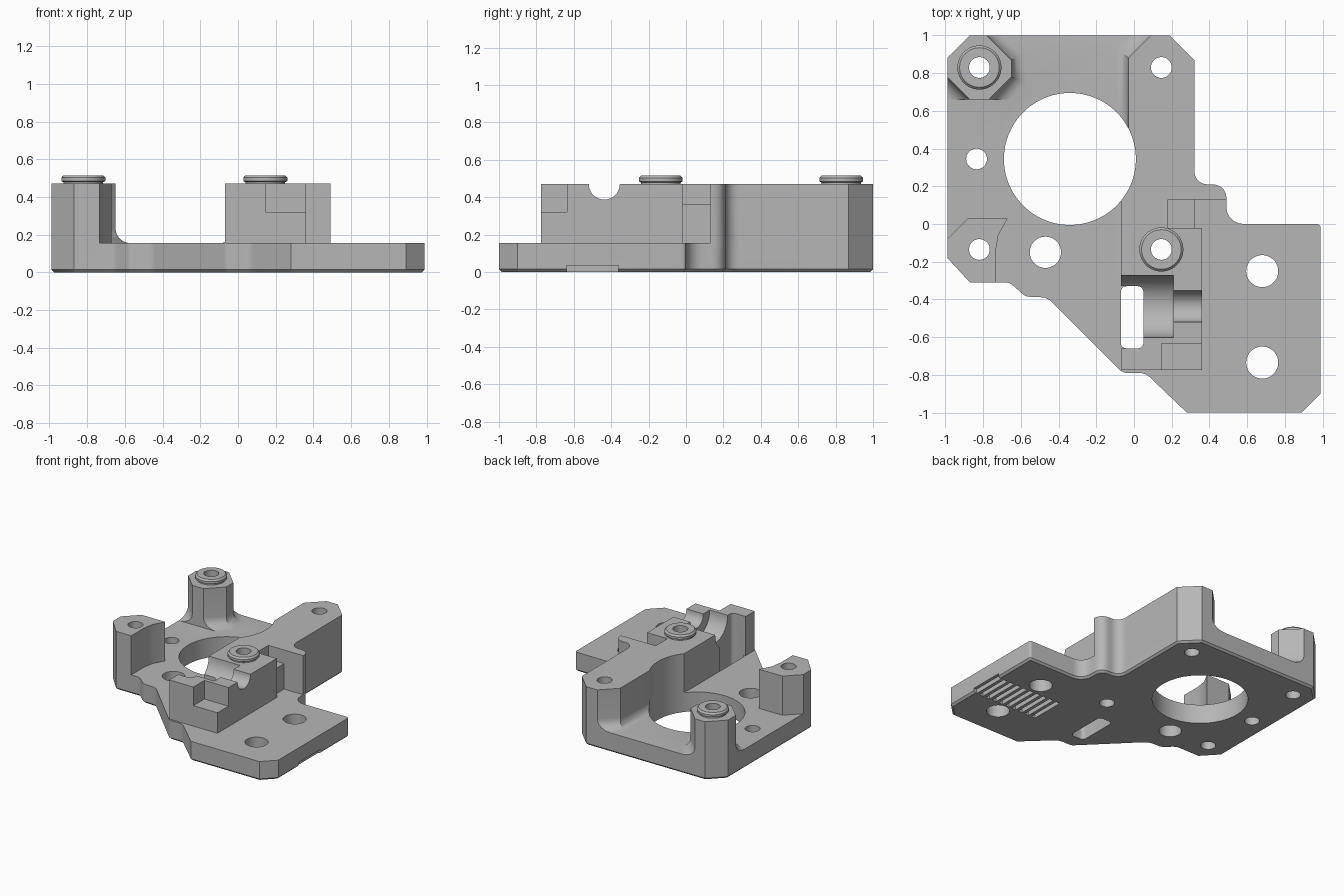
import bpy, bmesh, math
from mathutils import Vector

if "Cube" in bpy.data.objects:
    bpy.data.objects.remove(bpy.data.objects["Cube"], do_unlink=True)

grey = bpy.data.materials.new("matte grey")
grey.use_nodes = True
grey.diffuse_color = (0.47, 0.47, 0.47, 1)
grey.node_tree.nodes["Principled BSDF"].inputs["Base Color"].default_value = (0.47, 0.47, 0.47, 1)

PLATE, TOP = 0.155, 0.47


def rounded(corners, steps=5):
    """Turn (x, y, radius) corners into a polygon with arced corners."""
    pts = []
    for i, (x, y, r) in enumerate(corners):
        p = Vector((x, y))
        if r == 0:
            pts.append(p)
            continue
        a = (Vector(corners[i - 1][:2]) - p).normalized()
        b = (Vector(corners[(i + 1) % len(corners)][:2]) - p).normalized()
        half = a.angle(b) / 2
        centre = p + (a + b).normalized() * r / math.sin(half)
        s = p + a * r / math.tan(half) - centre
        e = p + b * r / math.tan(half) - centre
        turn = math.atan2(s.x * e.y - s.y * e.x, s.dot(e))
        for k in range(steps + 1):
            t = turn * k / steps
            c, n = math.cos(t), math.sin(t)
            pts.append(centre + Vector((c * s.x - n * s.y, n * s.x + c * s.y)))
    return pts


def loft(name, rings, chamfer=0):
    """Solid through stacked rings of (points, z)."""
    bm = bmesh.new()
    loops = [[bm.verts.new((p[0], p[1], z)) for p in pts] for pts, z in rings]
    bm.faces.new(loops[0][::-1])
    bm.faces.new(loops[-1])
    for lo, hi in zip(loops, loops[1:]):
        for i in range(len(lo)):
            j = (i + 1) % len(lo)
            bm.faces.new((lo[i], lo[j], hi[j], hi[i]))
    bmesh.ops.recalc_face_normals(bm, faces=bm.faces)
    if chamfer:
        edges = [e for e in bm.edges if all(abs(v.co.z - rings[0][1]) < 1e-6 for v in e.verts)]
        bmesh.ops.bevel(bm, geom=edges, offset=chamfer, segments=1, affect='EDGES')
    mesh = bpy.data.meshes.new(name)
    bm.to_mesh(mesh)
    bm.free()
    mesh.materials.append(grey)
    ob = bpy.data.objects.new(name, mesh)
    bpy.context.collection.objects.link(ob)
    return ob


def prism(name, pts, z0, z1, chamfer=0):
    return loft(name, [(pts, z0), (pts, z1)], chamfer)


def box(name, x0, x1, y0, y1, z0, z1):
    return prism(name, [(x0, y0), (x1, y0), (x1, y1), (x0, y1)], z0, z1)


def circle(x, y, r, n=40):
    return [(x + r * math.cos(math.tau * k / n), y + r * math.sin(math.tau * k / n)) for k in range(n)]


def grown(pts, dists):
    """Push each polygon edge outward by its own distance."""
    pts = [Vector(p) for p in pts]
    lines = []
    for i, p in enumerate(pts):
        d = (pts[(i + 1) % len(pts)] - p).normalized()
        n = Vector((d.y, -d.x))
        lines.append((n, n.dot(p) + dists[i]))
    out = []
    for i in range(len(pts)):
        (n1, c1), (n2, c2) = lines[i - 1], lines[i]
        det = n1.x * n2.y - n1.y * n2.x
        out.append(((c1 * n2.y - c2 * n1.y) / det, (n1.x * c2 - n2.x * c1) / det))
    return out


def post(name, pts, radii):
    """Upright post with a fillet at the foot of chosen edges."""
    rings = [(grown(pts, radii), 0.1)]
    for k in range(7):
        t = math.pi / 2 * k / 6
        rings.append((grown(pts, [r * (1 - math.sin(t)) for r in radii]),
                      PLATE + max(radii) * (1 - math.cos(t))))
    rings.append((pts, TOP))
    return loft(name, rings)


def combine(target, tool, operation):
    bpy.context.view_layer.objects.active = target
    mod = target.modifiers.new(operation, 'BOOLEAN')
    mod.operation, mod.solver, mod.object = operation, 'EXACT', tool
    bpy.ops.object.modifier_apply(modifier=mod.name)
    bpy.data.objects.remove(tool, do_unlink=True)


# Base plate outline
outline = rounded([
    (-.99, -.18, 0), (-.87, -.31, 0), (-.66, -.31, .06), (-.575, -.385, .05),
    (-.46, -.39, .08), (-.06, -.79, .06), (.06, -.79, .08), (.28, -1, 0),
    (.89, -1, 0), (.99, -.9, 0), (.99, 0, .02), (.49, 0, .09), (.49, .21, .07),
    (.32, .21, .07), (.32, .87, 0), (.19, 1, 0), (-.87, 1, 0), (-.99, .88, 0)])
body = prism("mount_body", outline, 0, PLATE, 0.015)

# Raised parts, trimmed to the outline
f = 0.08
raised = [
    post("back_post", [(-.87, .66), (-.77, .66), (-.65, .78), (-.65, .87), (-.78, 1),
                       (-.87, 1), (-.99, .88), (-.99, .78)], [0, f, f, f, 0, 0, 0, f]),
    prism("front_post", [(-.87, -.31), (-.735, -.31), (-.735, -.15), (-.72, -.06),
                         (-.67, .03), (-.88, .03), (-.99, -.08), (-.99, -.18)], 0.1, TOP),
    post("side_arm", [(-.03, .1), (.32, .1), (.32, 1), (.09, 1), (-.03, .88)], [0, 0, 0, f, .06]),
    box("centre_block", -.07, .36, -.775, .3, 0.1, TOP),
    box("side_ledge", .2, .5, .13, .3, 0.1, TOP),
]
upper = raised[0]
for part in raised[1:]:
    combine(upper, part, 'UNION')
combine(upper, prism("trim", outline, 0.05, 0.6), 'INTERSECT')
combine(body, upper, 'UNION')

# Large opening, screw holes and slot
bores = [(-.34, .345, .35), (-.47, -.15, .083), (.68, -.25, .085), (.68, -.735, .085)]
bores += [(x, y, .055) for x, y in ((-.82, .83), (.145, .83), (-.835, .345), (-.82, -.135), (.145, -.135))]
for x, y, r in bores:
    combine(body, prism("bore", circle(x, y, r, 96 if r > .2 else 40), -.1, .7), 'DIFFERENCE')
slot = rounded([(-.07, -.66, .03), (.05, -.66, .03), (.05, -.33, .03), (-.07, -.33, .03)])
combine(body, prism("slot", slot, -.1, .7), 'DIFFERENCE')

# Open side, front step and side notch of the centre block
for limits in ((-.1, 0, -.66, -.33, PLATE, .6), (.145, .4, -.9, -.635, .32, .6),
               (.18, .362, -.02, .13, .36, .6), (.32, .362, -.02, .13, PLATE, .6)):
    combine(body, box("notch", *limits), 'DIFFERENCE')

# Round trough and narrower rod channel across the block
for x0, x1, r in ((-.1, .21, .165), (.2, .4, .083)):
    trough = prism("trough", circle(0, 0, r, 48), x0, x1)
    for v in trough.data.vertices:
        v.co = (v.co.z, v.co.x - .437, v.co.y + TOP)
    bm = bmesh.new()
    bm.from_mesh(trough.data)
    bmesh.ops.recalc_face_normals(bm, faces=bm.faces)
    bm.to_mesh(trough.data)
    bm.free()
    combine(body, trough, 'DIFFERENCE')

# Belt-tooth grooves on the underside
for k in range(10):
    x = 1.0 - k * 0.062
    combine(body, box("groove", x - .035, x, -.64, -.36, -.1, .035), 'DIFFERENCE')


def smooth(ob):
    bpy.ops.object.select_all(action='DESELECT')
    ob.select_set(True)
    bpy.context.view_layer.objects.active = ob
    bpy.ops.object.shade_smooth_by_angle(angle=math.radians(30))


smooth(body)

# Collars standing on the post and the centre block
for name, x, y in (("back_collar", -.82, .83), ("centre_collar", .145, -.135)):
    profile = ((.105, .46), (.105, .478), (.117, .484), (.117, .502), (.105, .515))
    collar = loft(name, [(circle(x, y, r), z) for r, z in profile])
    combine(collar, prism("collar_bore", circle(x, y, .055), .3, .7), 'DIFFERENCE')
    smooth(collar)
